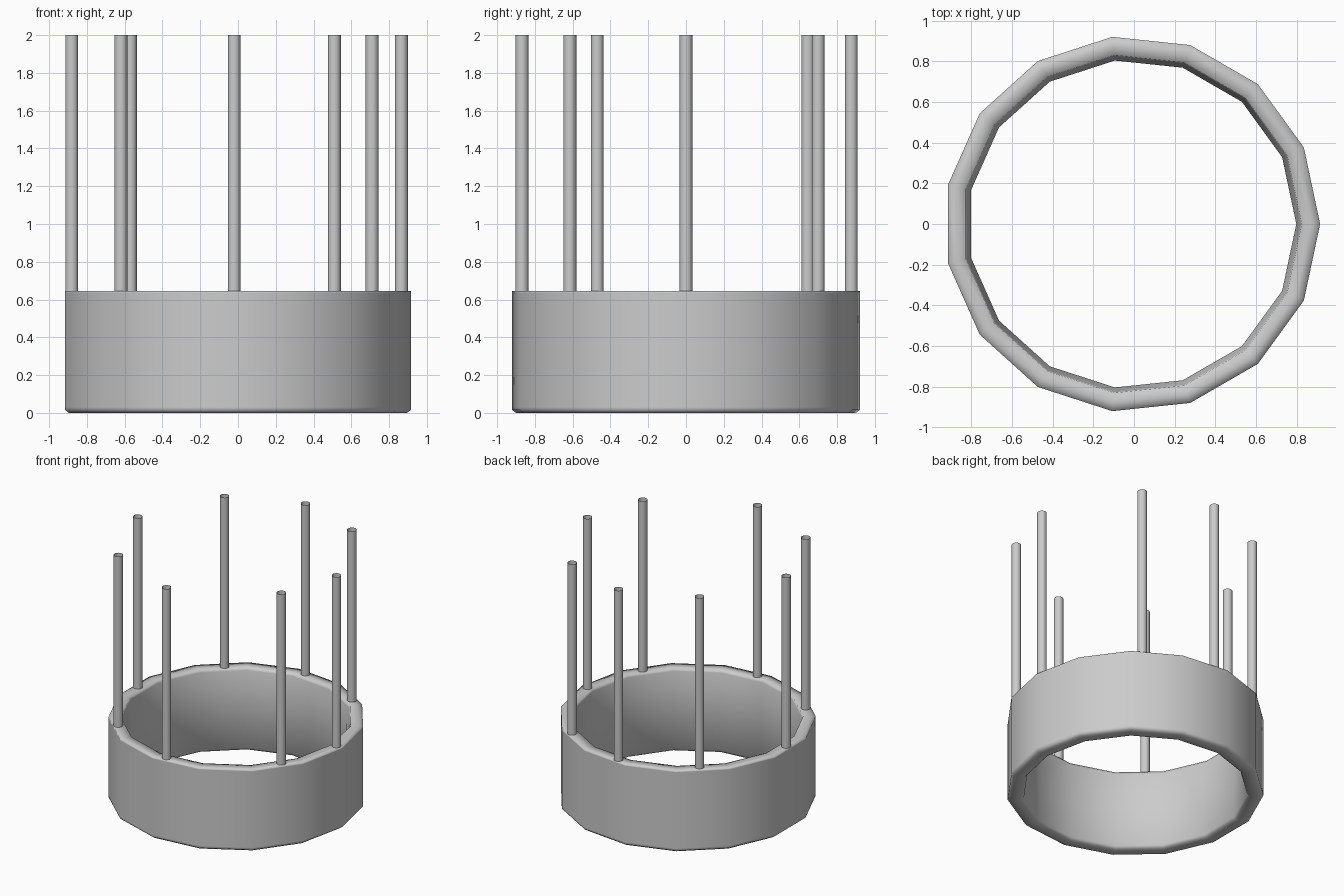
import bpy, bmesh
from math import cos, sin, tau

if "Cube" in bpy.data.objects:
    bpy.data.objects.remove(bpy.data.objects["Cube"])

CX = -0.01      # centre of the 15-sided ring
SIDES = 15

# Closed (radius, height) section of the ring wall
PROFILE = [(0.905, 0.0), (0.925, 0.015), (0.925, 0.03), (0.925, 0.635),
           (0.925, 0.645), (0.88, 0.645), (0.835, 0.645), (0.831, 0.625),
           (0.808, 0.51), (0.808, 0.02), (0.825, 0.0)]


def finish(name, bm):
    bmesh.ops.recalc_face_normals(bm, faces=bm.faces)
    for f in bm.faces:
        f.smooth = True
    mesh = bpy.data.meshes.new(name)
    bm.to_mesh(mesh)
    bm.free()
    ob = bpy.data.objects.new(name, mesh)
    bpy.context.collection.objects.link(ob)
    return ob


def lathe(name, profile, sides, cx):
    bm = bmesh.new()
    rings = []
    for i in range(sides):
        a = tau * i / sides
        rings.append([bm.verts.new((cx + r * cos(a), r * sin(a), z))
                      for r, z in profile])
    n = len(profile)
    for i in range(sides):
        a, b = rings[i], rings[(i + 1) % sides]
        for j in range(n):
            k = (j + 1) % n
            bm.faces.new((a[j], b[j], b[k], a[k]))
    return finish(name, bm)


def post(name, x, y, radius=0.034, z0=0.2, z1=2.0):
    # Open-ended tube rising out of the ring
    bm = bmesh.new()
    bmesh.ops.create_cone(bm, cap_ends=False, segments=24, radius1=radius,
                          radius2=radius, depth=z1 - z0)
    bmesh.ops.translate(bm, verts=bm.verts, vec=(x, y, (z0 + z1) / 2))
    return finish(name, bm)


# Ring base
lathe("ring_base", PROFILE, SIDES, CX)

# Eight upright posts, unevenly spaced around the rim
POSTS = [(0.865, 0.0), (0.51, 0.70), (-0.02, 0.875), (-0.57, 0.645),
         (-0.88, 0.0), (-0.62, -0.615), (-0.02, -0.868), (0.71, -0.47)]
for i, (x, y) in enumerate(POSTS, 1):
    post(f"post_{i}", x, y)
